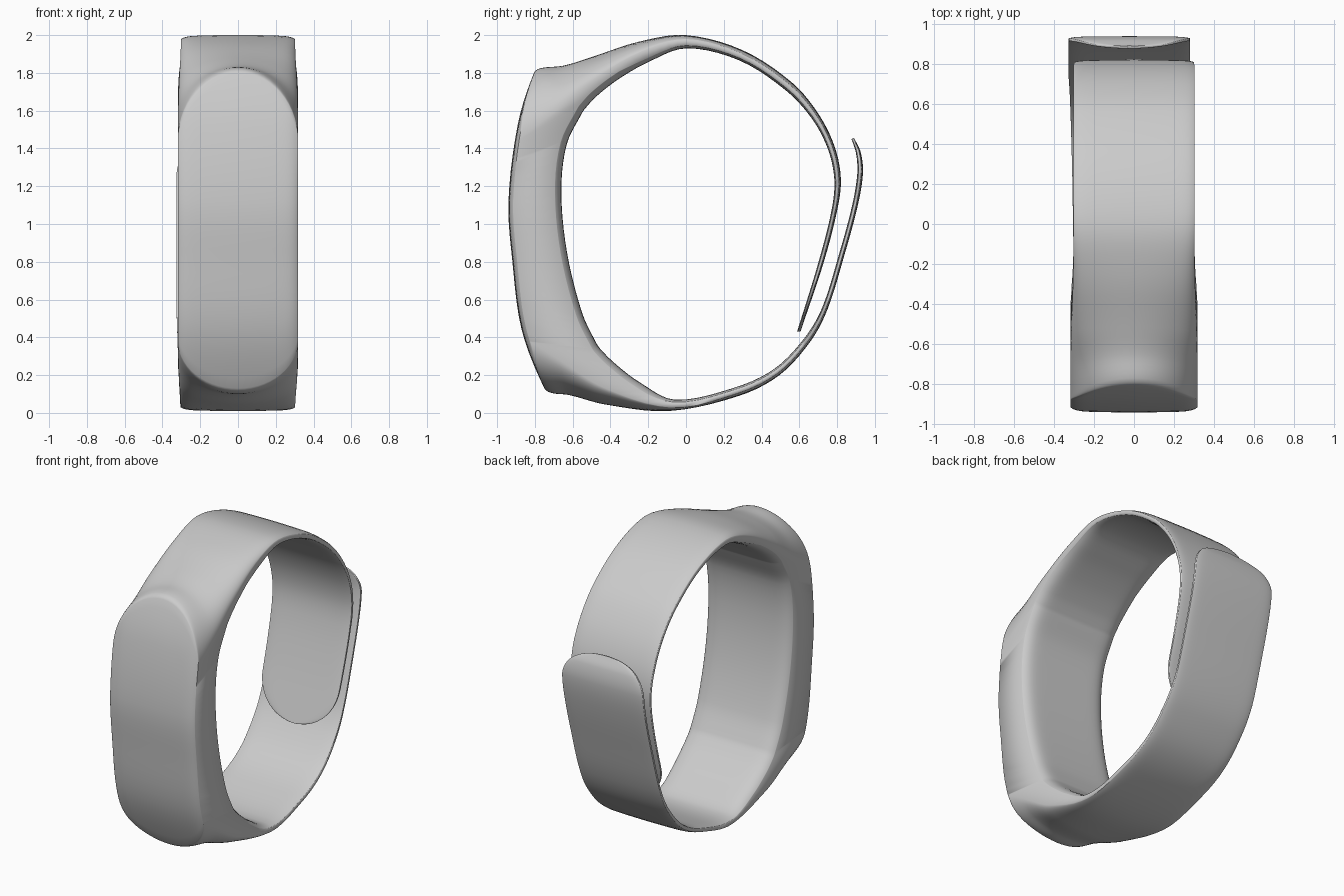
import bpy, bmesh, math
from mathutils import Vector

if "Cube" in bpy.data.objects:
    bpy.data.objects.remove(bpy.data.objects["Cube"])

# Stations along the band, from the inner strap end, over the top, down the
# front body, under the bottom and up to the outer strap tip:
# outer y, outer z, inner y, inner z, [pull towards the rounded front outline]
STATIONS = [
    (.606, .43, .588, .43), (.73, .80, .702, .80), (.802, 1.08, .772, 1.08),
    (.82, 1.24, .785, 1.24), (.787, 1.41, .75, 1.40), (.70, 1.585, .665, 1.56),
    (.56, 1.75, .525, 1.71), (.30, 1.92, .28, 1.867), (0, 2.0, 0, 1.93),
    (-.25, 1.965, -.20, 1.857, .1), (-.51, 1.88, -.36, 1.765, .4),
    (-.65, 1.838, -.475, 1.675, .7), (-.77, 1.825, -.535, 1.61, 1),
    (-.805, 1.80, -.55, 1.588, 1), (-.89, 1.53, -.632, 1.42, .6),
    (-.94, 1.12, -.66, 1.17), (-.92, .81, -.63, .85),
    (-.87, .44, -.55, .53, -.55), (-.75, .13, -.475, .37, -1),
    (-.71, .105, -.45, .335, -1), (-.62, .095, -.38, .265, -.75),
    (-.43, .045, -.25, .165, -.35), (-.09, .01, -.06, .07),
    (.28, .09, .26, .135), (.495, .20, .47, .235), (.66, .38, .63, .40),
    (.75, .55, .722, .56), (.84, .84, .81, .84), (.91, 1.10, .88, 1.10),
    (.937, 1.27, .907, 1.27), (.925, 1.38, .90, 1.375), (.89, 1.455, .876, 1.45),
]
TOP_RIDGE, BOTTOM_RIDGE = 13, 18       # first and last station of the front face
TOP_DEPTH, BOTTOM_DEPTH = .36, .25     # how far the outline rounds off
N = 14                                 # half the columns across the width


def smooth_path(pts):
    """Hermite spline through the points; returns (index, values) rows."""
    t = [0]
    for a, b in zip(pts, pts[1:]):
        t.append(t[-1] + math.dist(a[:2], b[:2]))
    last = len(pts) - 1
    tan = []
    for i in range(last + 1):
        a, b = max(i - 1, 0), min(i + 1, last)
        tan.append([(q - p) / (t[b] - t[a]) for p, q in zip(pts[a], pts[b])])
    out = []
    for i in range(last):
        h = t[i + 1] - t[i]
        n = 14 if i in (0, last - 1) else 5
        for k in range(n + (i == last - 1)):
            s = k / n
            if i == 0:
                s = s * s
            elif i == last - 1:
                s = 1 - (1 - s) ** 2
            c = (2*s**3 - 3*s*s + 1, (s**3 - 2*s*s + s) * h,
                 3*s*s - 2*s**3, (s**3 - s*s) * h)
            out.append((i + s, [c[0]*a + c[1]*m + c[2]*b + c[3]*n2 for a, m, b, n2 in
                                zip(pts[i], tan[i], pts[i + 1], tan[i + 1])]))
    return out


outer_path = smooth_path([(r[0], r[1], r[4] if len(r) > 4 else 0) for r in STATIONS])
inner_path = smooth_path([r[2:4] for r in STATIONS])
path = [(i, (o[0], o[1], n[0], n[1], o[2]))
        for (i, o), (_, n) in zip(outer_path, inner_path)]
front = sorted((v[1], v[0]) for i, v in path if TOP_RIDGE <= i <= BOTTOM_RIDGE)


def front_y(z):
    """Depth of the front face at height z."""
    z = min(max(z, front[0][0]), front[-1][0])
    for (z0, y0), (z1, y1) in zip(front, front[1:]):
        if z <= z1:
            return y0 + (y1 - y0) * (z - z0) / max(z1 - z0, 1e-6)
    return front[-1][1]


def clamp(v):
    return min(max(v, 0), 1)


def end_round(d, r, p):
    """Width factor that rounds off a strap end."""
    return max(.04, (1 - (1 - min(d / r, 1)) ** p) ** (1 / p))


def section(i, vals, d_start, d_end):
    """Closed cross-section ring at one station."""
    oy, oz, iy, iz, w = vals
    body = clamp((-oy - .2) / .5)
    hw = .303 + .015 * body * body * (3 - 2 * body) - .02 * clamp((4 - i) / 4)
    hw *= end_round(d_start, .28, 2.1) * end_round(d_end, .22, 2.3)
    cx = -.023 * clamp((i - 22) / 4)
    inner, centre = Vector((0, iy, iz)), Vector((0, oy, oz))
    back = (inner - centre).normalized()
    outer_row, inner_row = [], []
    for k in range(-N, N + 1):
        a = k / N * math.pi / 2
        u, fall = math.sin(a), 1 - math.cos(a)
        # rounded outline of the front face
        drop = -TOP_DEPTH * fall if w > 0 else BOTTOM_DEPTH * fall
        nz = oz + abs(w) * drop
        if TOP_RIDGE <= i <= BOTTOM_RIDGE:
            ny = oy + front_y(nz) - front_y(oz)
        else:
            zr = STATIONS[TOP_RIDGE if w > 0 else BOTTOM_RIDGE][1]
            ny = oy + abs(w) * (front_y(zr + drop) - front_y(zr))
        outer = Vector((0, ny, nz))
        dirn = inner - outer
        th = dirn.length
        dirn.normalize()
        edge = min(.22 * th, .02) * abs(u) ** 12 + min(.1 * th, .006) * u * u
        po = outer + dirn * edge
        pi = inner - back * min(.22 * th, .035) * abs(u) ** 10
        po.x = pi.x = cx + u * hw
        outer_row.append(po)
        inner_row.append(pi)
    return outer_row + inner_row[::-1]


# Wristband: one continuous skin with the thick front body in it
lengths = [0]
for (_, a), (_, b) in zip(path, path[1:]):
    lengths.append(lengths[-1] + math.dist(a[:2], b[:2]))
bm = bmesh.new()
rings = [[bm.verts.new(p) for p in section(i, v, d, lengths[-1] - d)]
         for (i, v), d in zip(path, lengths)]
for r0, r1 in zip(rings, rings[1:]):
    n = len(r0)
    for k in range(n):
        j = (k + 1) % n
        bm.faces.new((r0[k], r0[j], r1[j], r1[k]))
bm.faces.new(rings[0])
bm.faces.new(rings[-1][::-1])
bmesh.ops.recalc_face_normals(bm, faces=bm.faces[:])
mesh = bpy.data.meshes.new("wristband")
bm.to_mesh(mesh)
bm.free()

grey = bpy.data.materials.new("plain grey")
grey.diffuse_color = (.6, .6, .6, 1)
grey.use_nodes = True
grey.node_tree.nodes["Principled BSDF"].inputs["Base Color"].default_value = grey.diffuse_color
mesh.materials.append(grey)
band = bpy.data.objects.new("wristband", mesh)
bpy.context.collection.objects.link(band)
bpy.context.view_layer.objects.active = band
band.select_set(True)
bpy.ops.object.shade_smooth_by_angle(angle=math.radians(75))
